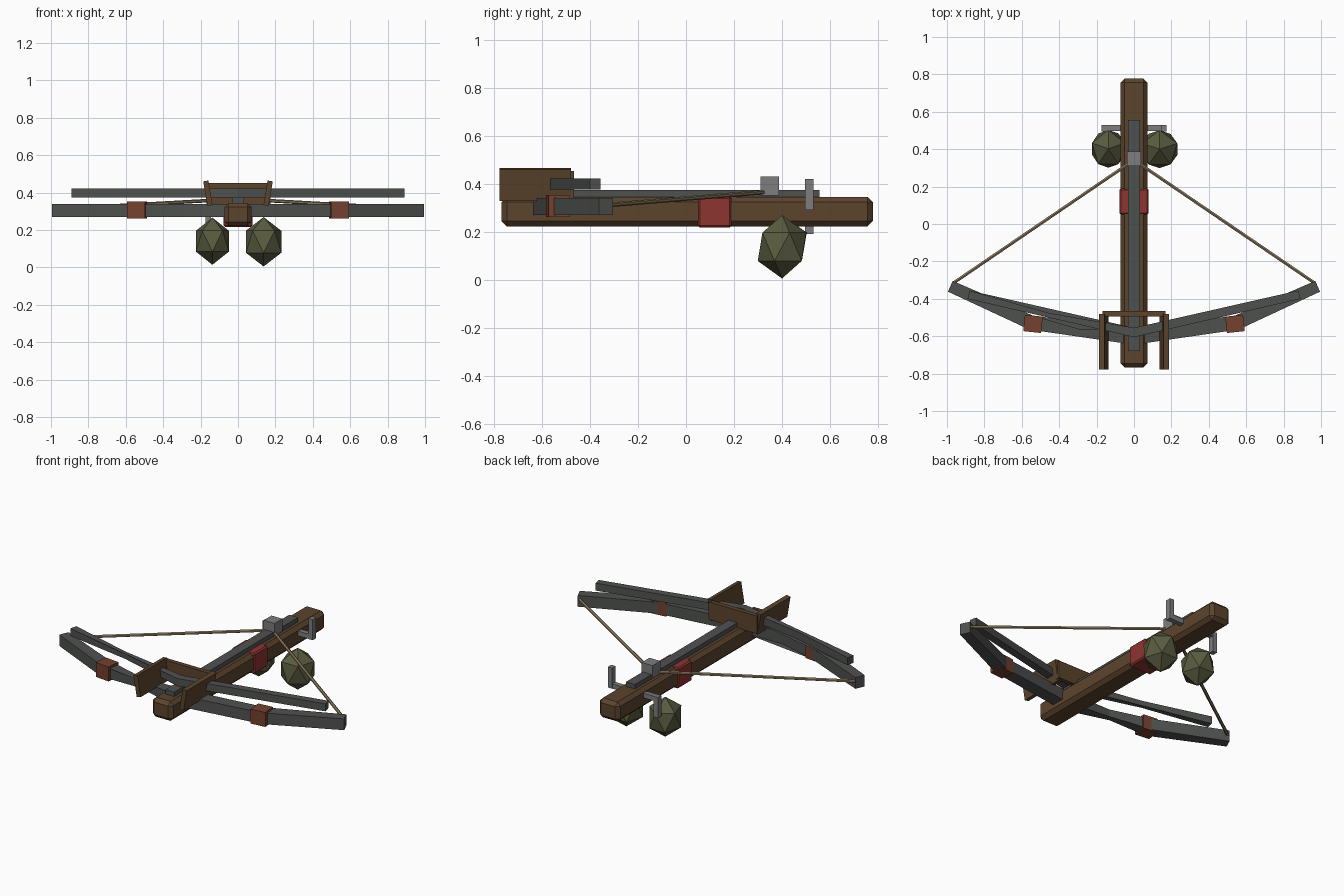
import bpy, bmesh
from math import radians, atan2
from mathutils import Vector, Matrix

if "Cube" in bpy.data.objects:
    bpy.data.objects.remove(bpy.data.objects["Cube"], do_unlink=True)


def material(name, r, g, b):
    m = bpy.data.materials.new(name)
    m.use_nodes = True
    m.diffuse_color = (r, g, b, 1)
    m.node_tree.nodes["Principled BSDF"].inputs["Base Color"].default_value = (r, g, b, 1)
    return m


WOOD = material("brown wood", .105, .058, .026)
IRON = material("dark iron", .078, .083, .078)
STEEL = material("pale steel", .2, .205, .2)
RED = material("red cloth", .27, .035, .03)
LEATHER = material("leather", .175, .053, .028)
OLIVE = material("olive pod", .1, .105, .05)
CORD = material("tan cord", .27, .21, .12)


def finish(name, bm, mat):
    bmesh.ops.recalc_face_normals(bm, faces=bm.faces)
    mesh = bpy.data.meshes.new(name)
    bm.to_mesh(mesh)
    bm.free()
    mesh.materials.append(mat)
    obj = bpy.data.objects.new(name, mesh)
    bpy.context.collection.objects.link(obj)
    return obj


def box(name, mat, x, y, z, bevel=0, turn=None):
    """Box from its (min, max) ranges, optionally turned about its centre."""
    ranges = (x, y, z)
    size = [b - a for a, b in ranges]
    centre = Matrix.Translation([(a + b) / 2 for a, b in ranges])
    bm = bmesh.new()
    bmesh.ops.create_cube(bm, size=1)
    bmesh.ops.scale(bm, vec=size, verts=bm.verts)
    if bevel:
        bmesh.ops.bevel(bm, geom=bm.edges[:], offset=bevel, segments=1, affect='EDGES')
    bmesh.ops.transform(bm, matrix=centre @ (turn or Matrix()), verts=bm.verts)
    return finish(name, bm, mat)


def limb(name, mat, path, widths, z):
    """Flat bar following an (x, y) path, with a width at every point."""
    pts = [Vector(p) for p in path]
    bm = bmesh.new()
    rings = []
    for i, p in enumerate(pts):
        along = (pts[min(i + 1, len(pts) - 1)] - pts[max(i - 1, 0)]).normalized()
        if abs(p.x) < 1e-4:
            along = Vector((1, 0))
        side = Vector((-along.y, along.x)) * widths[i] / 2
        corners = [(p - side, z[0]), (p + side, z[0]), (p + side, z[1]), (p - side, z[1])]
        rings.append([bm.verts.new((c.x, c.y, h)) for c, h in corners])
    for a, b in zip(rings, rings[1:]):
        for k in range(4):
            bm.faces.new((a[k], a[(k + 1) % 4], b[(k + 1) % 4], b[k]))
    bm.faces.new(rings[0])
    bm.faces.new(rings[-1])
    return finish(name, bm, mat)


def rod(name, mat, a, b, radius):
    a, b = Vector(a), Vector(b)
    bm = bmesh.new()
    bmesh.ops.create_cone(bm, cap_ends=True, segments=6, radius1=radius,
                          radius2=radius, depth=(b - a).length)
    turn = (b - a).to_track_quat('Z', 'Y').to_matrix().to_4x4()
    bmesh.ops.transform(bm, matrix=Matrix.Translation((a + b) / 2) @ turn, verts=bm.verts)
    return finish(name, bm, mat)


def pod(name, centre, size, angle):
    bm = bmesh.new()
    bmesh.ops.create_icosphere(bm, subdivisions=1, radius=1)
    bmesh.ops.rotate(bm, matrix=Matrix.Rotation(radians(angle), 3, 'Z'), verts=bm.verts)
    bmesh.ops.scale(bm, vec=size, verts=bm.verts)
    bmesh.ops.translate(bm, vec=centre, verts=bm.verts)
    return finish(name, bm, OLIVE)


# Stock, rail, grip and string catch
box("stock", WOOD, (-.072, .072), (-.768, .778), (.222, .345), bevel=.022)
box("rail", IRON, (-.031, .031), (-.68, .555), (.335, .373))
box("grip_wrap", RED, (-.078, .078), (.05, .19), (.217, .347), bevel=.008)
box("string_catch", STEEL, (-.038, .038), (.31, .388), (.35, .43))

# Cranked axle with one handle up and one down
box("crank_axle", STEEL, (-.175, .175), (.497, .528), (.29, .32))
box("crank_handle_up", STEEL, (.145, .175), (.495, .53), (.29, .42))
box("crank_handle_down", STEEL, (-.175, -.145), (.495, .53), (.19, .32))

# Bow arms, leather bindings, string and front bracket on both sides
for s, side in ((1, "left"), (-1, "right")):
    limb("lower_limb_" + side, IRON,
         [(0, -.603), (s * .55, -.527), (s * .982, -.333)], [.085, .077, .063], (.269, .34))
    limb("upper_limb_" + side, IRON,
         [(0, -.58), (s * .885, -.378)], [.05, .046], (.375, .422))
    lean = Matrix.Rotation(s * radians(6), 4, 'Z')
    x = sorted((s * .492, s * .588))
    box("limb_binding_" + side, LEATHER, x, (-.578, -.49), (.262, .353), turn=lean)
    rod("bowstring_" + side, CORD, (0, .342, .366), (s * .965, -.315, .312), .0095)
    tilt = Matrix.Rotation(s * atan2(.022, .13), 4, 'Y')
    x = sorted((s * .147, s * .175))
    box("bracket_prong_" + side, WOOD, x, (-.777, -.48), (.33, .463), turn=tilt)
box("bracket_crossbar", WOOD, (-.168, .168), (-.495, -.466), (.34, .452))

# Hanging pods
pod("pod_right", (-.137, .402, .14), (.103, .113, .126), 18)
pod("pod_left", (.137, .4, .137), (.111, .113, .132), 18)
